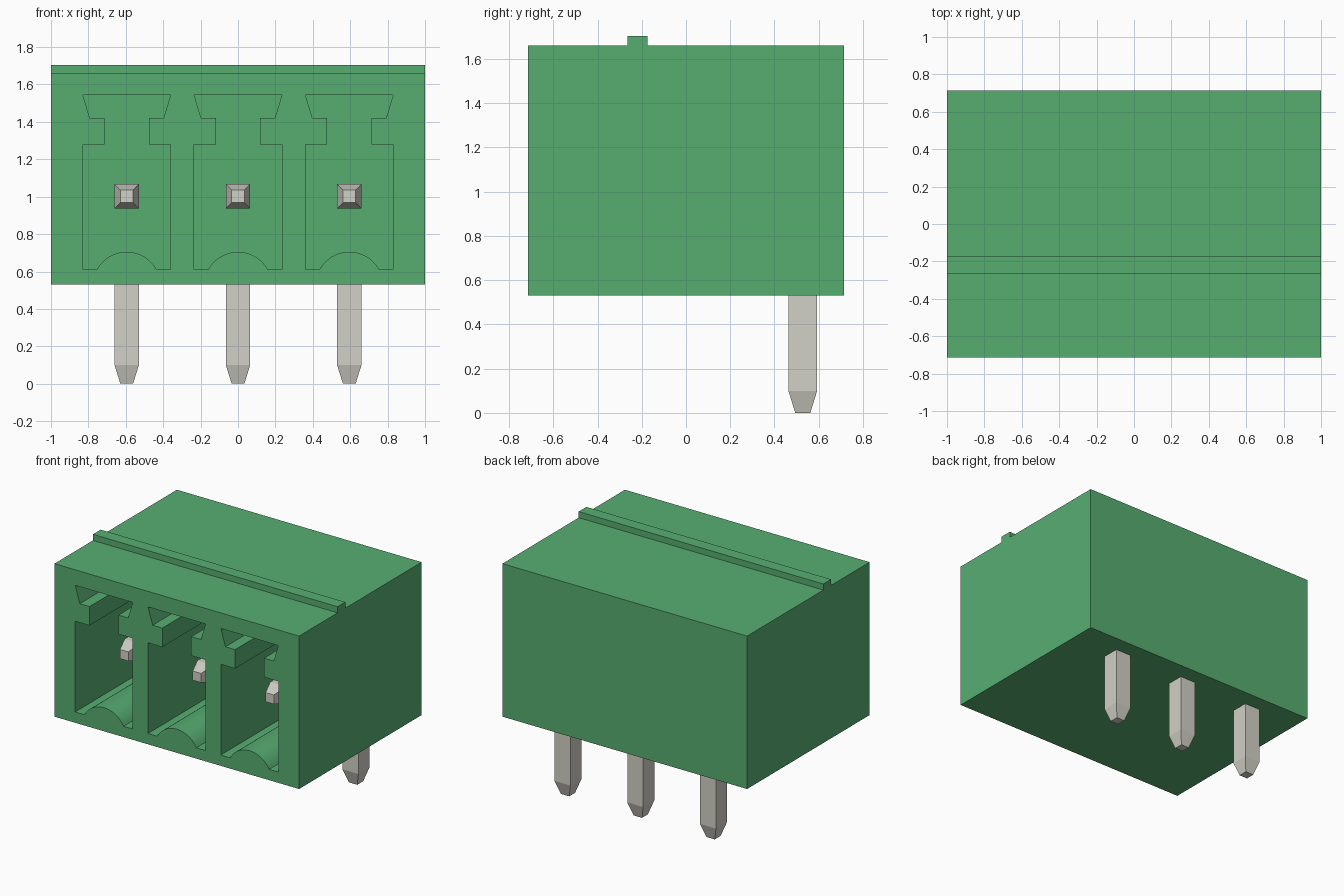
import bpy, bmesh, math
from mathutils import Vector

if "Cube" in bpy.data.objects:
    bpy.data.objects.remove(bpy.data.objects["Cube"])

PITCH = 0.595
COLUMNS = (-PITCH, 0.0, PITCH)


def material(name, rgb):
    m = bpy.data.materials.new(name)
    m.diffuse_color = (*rgb, 1.0)
    m.use_nodes = True
    m.node_tree.nodes["Principled BSDF"].inputs["Base Color"].default_value = m.diffuse_color
    return m


green = material("green plastic", (0.095, 0.42, 0.167))
metal = material("tin metal", (0.645, 0.637, 0.572))


def loft(name, rings, mat):
    """Solid through matching rings of points, capped at both ends."""
    bm = bmesh.new()
    loops = [[bm.verts.new(p) for p in ring] for ring in rings]
    for a, b in zip(loops, loops[1:]):
        for i in range(len(a)):
            j = (i + 1) % len(a)
            bm.faces.new((a[i], a[j], b[j], b[i]))
    bm.faces.new(loops[0])
    bm.faces.new(loops[-1])
    bmesh.ops.recalc_face_normals(bm, faces=bm.faces)
    mesh = bpy.data.meshes.new(name)
    bm.to_mesh(mesh)
    bm.free()
    ob = bpy.data.objects.new(name, mesh)
    bpy.context.collection.objects.link(ob)
    mesh.materials.append(mat)
    return ob


# Housing: side profile with the top rib, swept along x
side = [(-0.715, 0.53), (0.715, 0.53), (0.715, 1.66), (-0.175, 1.66),
        (-0.175, 1.705), (-0.265, 1.705), (-0.265, 1.66), (-0.715, 1.66)]
housing = loft("housing", [[(x, y, z) for y, z in side] for x in (-1, 1)], green)

# Socket outline: right half from the floor arch up to the keyed slot
radius = 0.182
arch_z = 0.705 - radius
spread = math.asin(0.16 / radius)
half = [(radius * math.sin(spread * i / 10), arch_z + radius * math.cos(spread * i / 10))
        for i in range(1, 11)]
half += [(0.235, 0.61), (0.235, 1.28), (0.118, 1.28), (0.118, 1.42),
         (0.197, 1.42), (0.235, 1.545)]
outline = [(0, 0.705)] + half + [(-x, z) for x, z in reversed(half)]

# Cut the three sockets into the front
for cx in COLUMNS:
    cutter = loft("socket_cutter", [[(cx + x, y, z) for x, z in outline]
                                    for y in (-0.9, 0.38)], green)
    cutter.hide_render = True
    mod = housing.modifiers.new("socket", 'BOOLEAN')
    mod.operation = 'DIFFERENCE'
    mod.solver = 'EXACT'
    mod.object = cutter
    bpy.context.view_layer.objects.active = housing
    bpy.ops.object.modifier_apply(modifier=mod.name)
    bpy.data.objects.remove(cutter)

# Smooth the floor arches, keep every other edge sharp
bpy.ops.object.select_all(action='DESELECT')
housing.select_set(True)
bpy.context.view_layer.objects.active = housing
bpy.ops.object.shade_smooth_by_angle(angle=math.radians(20))


# Bent square pins with tapered ends: contact forward, leg down, mitred corner
def pin(name, cx):
    w, t = 0.065, 0.034
    y0, z0 = 0.528, 1.002

    def contact(y, r):
        return [(cx + sx * r, y, z0 + sz * r)
                for sx, sz in ((-1, 1), (1, 1), (1, -1), (-1, -1))]

    def leg(z, r):
        return [(cx + sx * r, y0 + sy * r, z)
                for sx, sy in ((-1, 1), (1, 1), (1, -1), (-1, -1))]

    corner = [(cx + sx * w, y0 + s * w, z0 + s * w)
              for sx, s in ((-1, 1), (1, 1), (1, -1), (-1, -1))]
    return loft(name, [contact(-0.48, t), contact(-0.38, w), corner,
                       leg(0.1, w), leg(0.0, t)], metal)


for label, cx in zip(("left", "middle", "right"), COLUMNS):
    pin(label + "_pin", cx)
